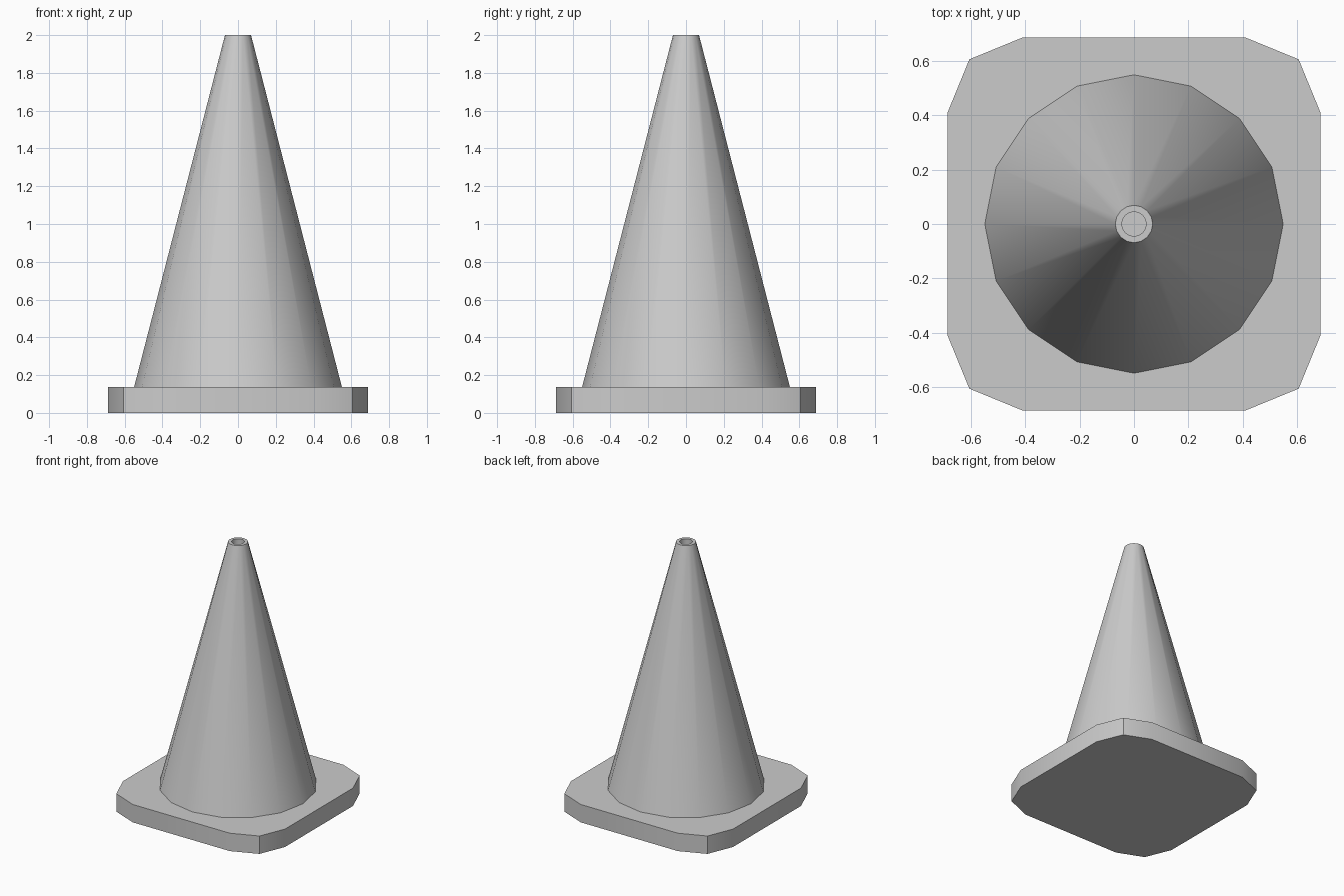
import bpy, bmesh
from math import cos, sin, tau, radians

if "Cube" in bpy.data.objects:
    bpy.data.objects.remove(bpy.data.objects["Cube"])


def make_object(name, rings):
    """Skin a stack of equal-length rings and cap both ends."""
    bm = bmesh.new()
    loops = [[bm.verts.new(p) for p in ring] for ring in rings]
    n = len(loops[0])
    for a, b in zip(loops, loops[1:]):
        for i in range(n):
            j = (i + 1) % n
            bm.faces.new((a[i], a[j], b[j], b[i]))
    bm.faces.new(loops[0][::-1])
    bm.faces.new(loops[-1])
    bmesh.ops.recalc_face_normals(bm, faces=bm.faces)
    mesh = bpy.data.meshes.new(name)
    bm.to_mesh(mesh)
    bm.free()
    obj = bpy.data.objects.new(name, mesh)
    bpy.context.collection.objects.link(obj)
    bpy.ops.object.select_all(action='DESELECT')
    obj.select_set(True)
    bpy.context.view_layer.objects.active = obj
    bpy.ops.object.shade_smooth_by_angle(angle=radians(30))
    return obj


# Square foot plate with two-segment rounded corners
corner = [(0.687, 0.412), (0.607, 0.607), (0.412, 0.687)]
outline = []
for k in range(4):
    c, s = round(cos(k * tau / 4)), round(sin(k * tau / 4))
    outline += [(c * x - s * y, s * x + c * y) for x, y in corner]
make_object("base_plate", [[(x, y, z) for x, y in outline] for z in (0, 0.137)])

# Sixteen-sided tapering body with a recessed hole in the tip
SIDES = 16
profile = [(0.55, 0.137), (0.069, 2.0), (0.045, 2.0), (0.045, 1.93)]
make_object("cone_body", [
    [(r * cos(tau * i / SIDES), r * sin(tau * i / SIDES), z) for i in range(SIDES)]
    for r, z in profile])
